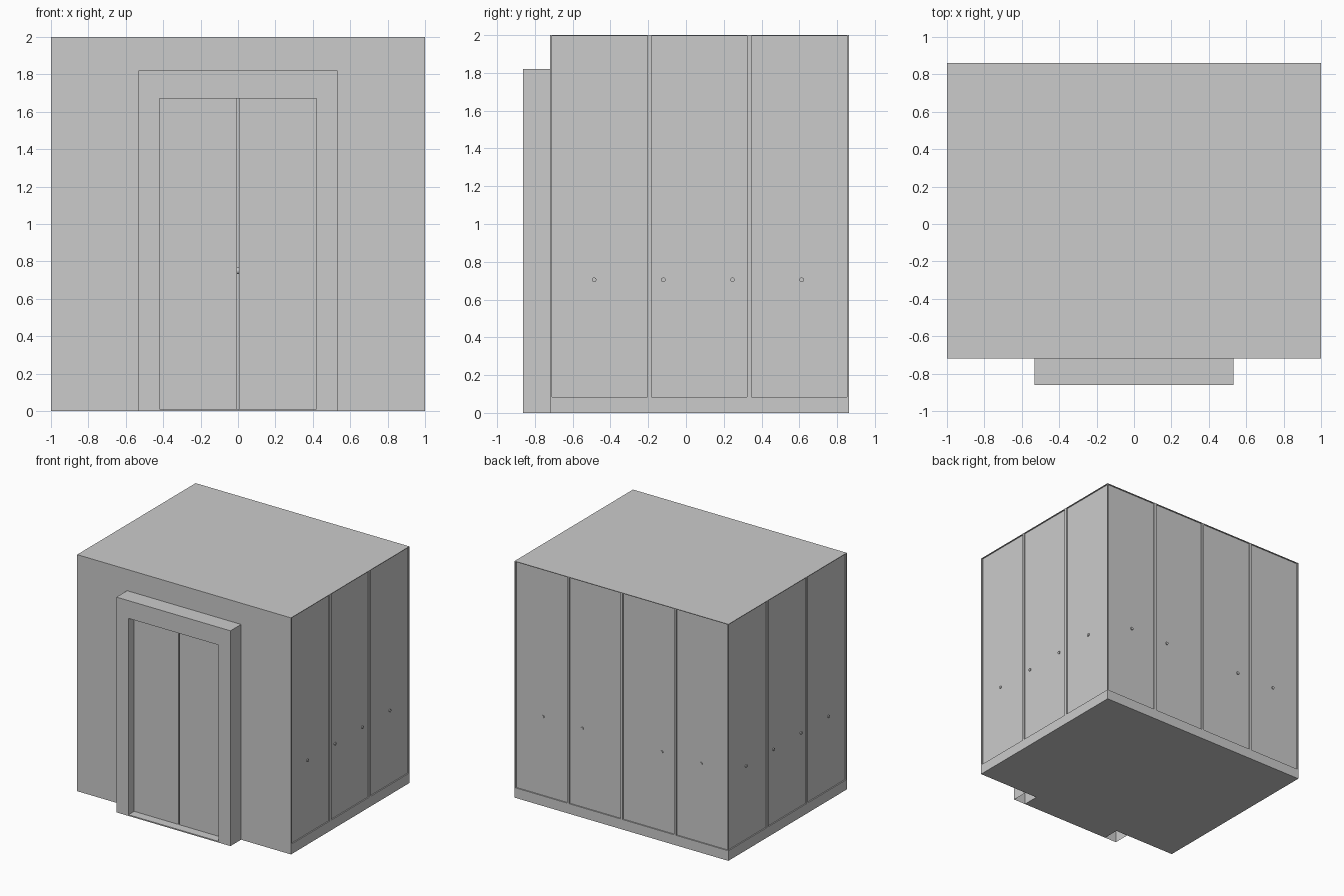
import bpy, bmesh
from mathutils import Vector, Matrix

if "Cube" in bpy.data.objects:
    bpy.data.objects.remove(bpy.data.objects["Cube"])

FRONT, BACK, TOP = -0.72, 0.862, 2.0   # cabin limits in y and z
GAP, EDGE, DEPTH, KICK = 0.022, 0.01, 0.01, 0.085


def finish(name, bm):
    mesh = bpy.data.meshes.new(name)
    bm.to_mesh(mesh)
    bm.free()
    ob = bpy.data.objects.new(name, mesh)
    bpy.context.collection.objects.link(ob)
    return ob


def box(name, lo, hi):
    bm = bmesh.new()
    lo, hi = Vector(lo), Vector(hi)
    bmesh.ops.create_cube(bm, size=1, matrix=Matrix.LocRotScale((lo + hi) / 2, None, hi - lo))
    return finish(name, bm)


def rod(name, a, b, radius):
    a, b = Vector(a), Vector(b)
    bpy.ops.mesh.primitive_cylinder_add(vertices=16, radius=radius, depth=(b - a).length,
                                        location=(a + b) / 2)
    ob = bpy.context.object
    ob.name = name
    ob.rotation_mode = 'QUATERNION'
    ob.rotation_quaternion = (b - a).to_track_quat('Z', 'Y')
    bpy.ops.object.shade_smooth_by_angle()


def panel_wall(name, start, along, inward, length, count):
    """Sheet wall with a kick strip, ribs and slightly recessed panels."""
    start, along, inward = Vector(start), Vector(along), Vector(inward)
    width = (length - 2 * EDGE - (count - 1) * GAP) / count
    cuts = [0]
    for i in range(count):
        u = EDGE + i * (width + GAP)
        cuts += [u, u + width]
    cuts.append(length)
    bm = bmesh.new()
    rows = [[bm.verts.new(start + along * u + Vector((0, 0, z))) for u in cuts]
            for z in (0, KICK, TOP)]
    panels = []
    for r in range(2):
        for i in range(len(cuts) - 1):
            f = bm.faces.new((rows[r][i], rows[r][i + 1], rows[r + 1][i + 1], rows[r + 1][i]))
            if r == 1 and i % 2:
                panels.append(f)
    for f in bmesh.ops.extrude_discrete_faces(bm, faces=panels)['faces']:
        bmesh.ops.translate(bm, verts=f.verts, vec=inward * DEPTH)
    finish(name, bm)


def portal(name, half_out, top_out, half_in, top_in, y, depth):
    """Upside-down U outline, extruded in y, open at the feet and the back."""
    pts = [(-half_out, 0), (-half_out, top_out), (half_out, top_out), (half_out, 0),
           (half_in, 0), (half_in, top_in), (-half_in, top_in), (-half_in, 0)]
    bm = bmesh.new()
    front = [bm.verts.new((x, y, z)) for x, z in pts]
    bm.faces.new(front)
    if depth:
        back = [bm.verts.new((x, y + depth, z)) for x, z in pts]
        for i in range(8):
            j = (i + 1) % 8
            if i not in (3, 7):
                bm.faces.new((front[i], back[i], back[j], front[j]))
    finish(name, bm)


# Cabin shell
panel_wall("right_wall", (1, FRONT, 0), (0, 1, 0), (-1, 0, 0), BACK - FRONT, 3)
panel_wall("left_wall", (-1, BACK, 0), (0, -1, 0), (1, 0, 0), BACK - FRONT, 3)
panel_wall("back_wall", (1, BACK, 0), (-1, 0, 0), (0, -1, 0), 2, 4)
portal("front_wall", 1, TOP, 0.42, 1.67, FRONT, 0)
box("floor", (-1, FRONT, 0), (1, BACK, 0.01))
box("roof", (-1, FRONT, TOP - 0.005), (1, BACK, TOP))

# Doorway
portal("door_frame", 0.533, 1.82, 0.42, 1.67, -0.862, 0.142)
box("door_sill", (-0.42, -0.862, 0), (0.42, FRONT, 0.01))
for side, a, b in (("left", -0.42, -0.005), ("right", 0.005, 0.42)):
    box(side + "_door", (a, -0.79, 0.012), (b, -0.75, 1.67))

# Handrails, with mounts that pass through the walls
SIDE_Y = (-0.486, -0.12, 0.246, 0.612)
for s, side in ((1, "right"), (-1, "left")):
    for y in SIDE_Y:
        rod(side + "_rail_mount", (s * 0.998, y, 0.705), (s * 0.92, y, 0.705), 0.012)
    rod(side + "_handrail", (s * 0.92, -0.56, 0.705), (s * 0.92, 0.69, 0.705), 0.018)
for x in (-0.74, -0.372, 0.372, 0.74):
    rod("back_rail_mount", (x, BACK - 0.002, 0.75), (x, BACK - 0.08, 0.75), 0.012)
rod("back_handrail", (-0.82, BACK - 0.08, 0.75), (0.82, BACK - 0.08, 0.75), 0.018)
